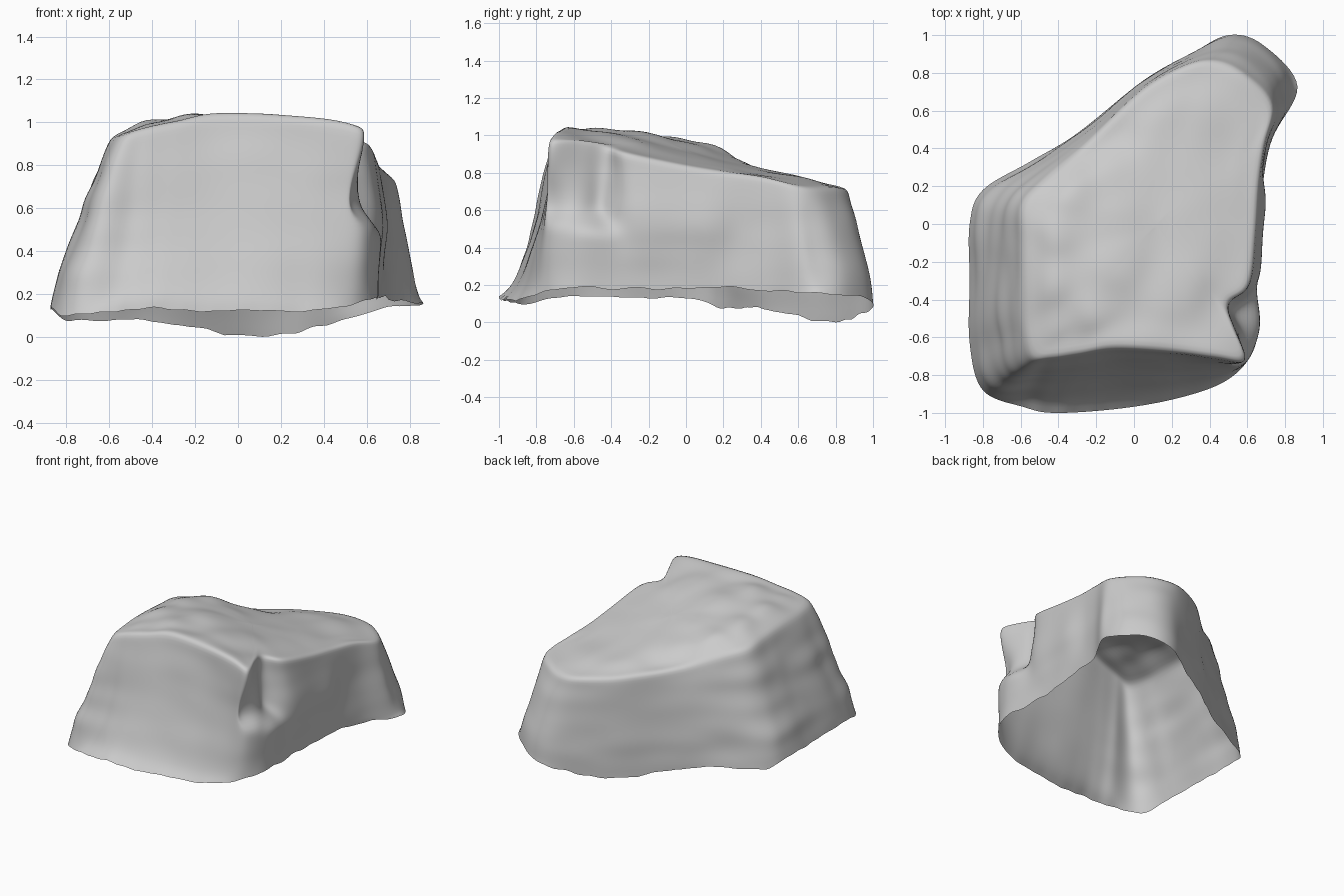
import bpy, bmesh, math
from mathutils import Vector, noise

if "Cube" in bpy.data.objects:
    bpy.data.objects.remove(bpy.data.objects["Cube"])

# Ragged open bottom rim, counter-clockwise from the left side
RIM = [(-.87,-.63,.14), (-.80,-.88,.10), (-.58,-.97,.12), (-.42,-1,.13), (-.1,-.98,.12), (.2,-.93,.12),
       (.45,-.85,.13), (.59,-.74,.17), (.65,-.60,.19), (.65,-.40,.18), (.645,-.2,.18), (.66,0,.18),
       (.68,.2,.19), (.73,.45,.17), (.865,.73,.16), (.68,.95,.13), (.5,1,.08), (.3,.9,.03),
       (.05,.76,0), (-.3,.48,.06), (-.55,.33,.08), (-.8,.18,.08), (-.87,0,.13), (-.87,-.3,.13)]
# Matching upper edge of the rock
SHOULDER = [(-.58,-.55,.94), (-.54,-.70,.95), (-.44,-.71,.98), (-.3,-.69,1.01), (-.1,-.66,1.05), (.2,-.68,1.04),
            (.44,-.71,1.02), (.59,-.72,.98), (.53,-.55,.97), (.50,-.42,.94), (.61,-.33,.91), (.645,-.05,.85),
            (.66,.2,.81), (.69,.42,.78), (.73,.63,.73), (.58,.79,.73), (.43,.86,.72), (.27,.84,.73),
            (.03,.70,.75), (-.25,.43,.79), (-.47,.24,.87), (-.59,.1,.91), (-.59,-.1,.93), (-.59,-.3,.94)]
# Heights across the sloping top
TOP = [(-.42,-.55,1.02), (-.45,-.3,1.03), (-.2,-.45,1.05), (-.1,-.2,1.02), (.25,-.35,1.0), (-.43,-.05,1.01),
       (-.1,0,.96), (.3,0,.9), (-.35,.15,.96), (-.1,.25,.88), (.15,.3,.85), (.4,.35,.81), (.2,.6,.78), (.45,.65,.76)]
SUB, WALL, CAP = 9, 36, 26


def spline(points):
    """Closed Catmull-Rom curve through the points."""
    p = [Vector(q) for q in points]
    out, n = [], len(p)
    for i in range(n):
        a, b, c, d = p[i - 1], p[i], p[(i + 1) % n], p[(i + 2) % n]
        for k in range(SUB):
            t = k / SUB
            out.append(.5 * (2*b + (c - a)*t + (2*a - 5*b + 4*c - d)*t*t + (3*b - a - 3*c + d)*t**3))
    return out


def step(a, b, v):
    t = max(0, min(1, (v - a) / (b - a)))
    return t * t * (3 - 2 * t)


def blob(v, x, y, rx, ry):
    return math.exp(-((v[0] - x) / rx)**2 - ((v[1] - y) / ry)**2)


def height(x, y):
    """Plane plus blended corrections from nearby known heights, with a dent at the back."""
    num = den = 0
    for px, py, pz in SHOULDER + TOP:
        w = 1 / ((x - px)**2 + (y - py)**2 + .012)**2
        num += w * (pz + .12 * px + .2 * py)
        den += w
    return num / den - .12 * x - .2 * y - .03 * blob((x, y), -.05, .48, .09, .09)


def wall_point(b, s, t):
    """Point on a side wall: concave front, straighter sides, broken corner notch."""
    p = .6 + .6 * step(-.85, -.5, b.y) + .15 * step(.2, .7, b.y)
    p += .55 * step(-.6, -.78, b.x) * step(-.6, -.85, b.y)          # full front left corner
    p += .3 * step(.5, .2, b.x) * step(.15, .4, b.y)                # full back left side
    p *= 1 - .5 * blob(b, .86, .73, .06, .08)                       # flared spike at the foot
    f = t ** p
    notch = blob(b, .65, -.5, .12, .15)
    f += (step(.36, .56, t) * .95 + .05 * t - f) * notch
    q = b.lerp(s, f)
    q.z = b.z + (s.z - b.z) * t
    # undercut of the front corner above the ledge, and the ledge bulge
    q.x -= .075 * blob(b, .60, -.72, .08, .09) * step(.42, .54, t) * step(1, .55, t)
    q.x += .035 * step(.55, .65, b.x) * step(.3, .1, b.y) * step(-.78, -.65, b.y) * math.sin(math.pi * t) ** 2 * (1 - .5 * notch)
    out = Vector((b.x, b.y + .1, 0)).normalized()
    fade = min(1, t * 5) * step(1.02, .85, t)
    # lumps plus horizontal strata, strongest on the left
    strata = noise.noise(Vector((q.x * 2, q.y * 2, q.z * 8)))
    left = step(-.3, -.7, q.x)
    q += out * fade * (.012 * noise.noise(q * 3.5) + (.006 + .014 * left) * strata)
    return q


rim, shoulder = spline(RIM), spline(SHOULDER)
for v in rim:
    v.z = max(0, v.z + .014 * noise.noise(Vector((v.x * 9, v.y * 9, 3))))

bm = bmesh.new()
n = len(rim)
rings = [[bm.verts.new(wall_point(b, s, k / WALL)) for b, s in zip(rim, shoulder)] for k in range(WALL + 1)]

# Top rings shrinking towards the middle
mid = Vector((.12, 0, 0))
for k in range(1, CAP):
    u = k / CAP
    ring = []
    for s in shoulder:
        x, y = s.x + (mid.x - s.x) * u, s.y + (mid.y - s.y) * u
        z = s.z + (height(x, y) - s.z) * step(-.05, .25, u)
        z += .01 * noise.noise(Vector((x * 4, y * 4, 7))) * step(0, .2, u)
        ring.append(bm.verts.new((x, y, z)))
    rings.append(ring)

for lo, hi in zip(rings, rings[1:]):
    for i in range(n):
        j = (i + 1) % n
        bm.faces.new((lo[i], lo[j], hi[j], hi[i]))
tip = bm.verts.new((mid.x, mid.y, height(mid.x, mid.y)))
for i in range(n):
    bm.faces.new((rings[-1][i], rings[-1][(i + 1) % n], tip))

# Weather the edges, keeping the rim in place
inner = [v for v in bm.verts if not v.is_boundary]
for _ in range(6):
    bmesh.ops.smooth_vert(bm, verts=inner, factor=.5, use_axis_x=True, use_axis_y=True, use_axis_z=True)
for f in bm.faces:
    f.smooth = True

mesh = bpy.data.meshes.new("rock")
bm.to_mesh(mesh)
bm.free()
rock = bpy.data.objects.new("rock", mesh)
bpy.context.collection.objects.link(rock)
